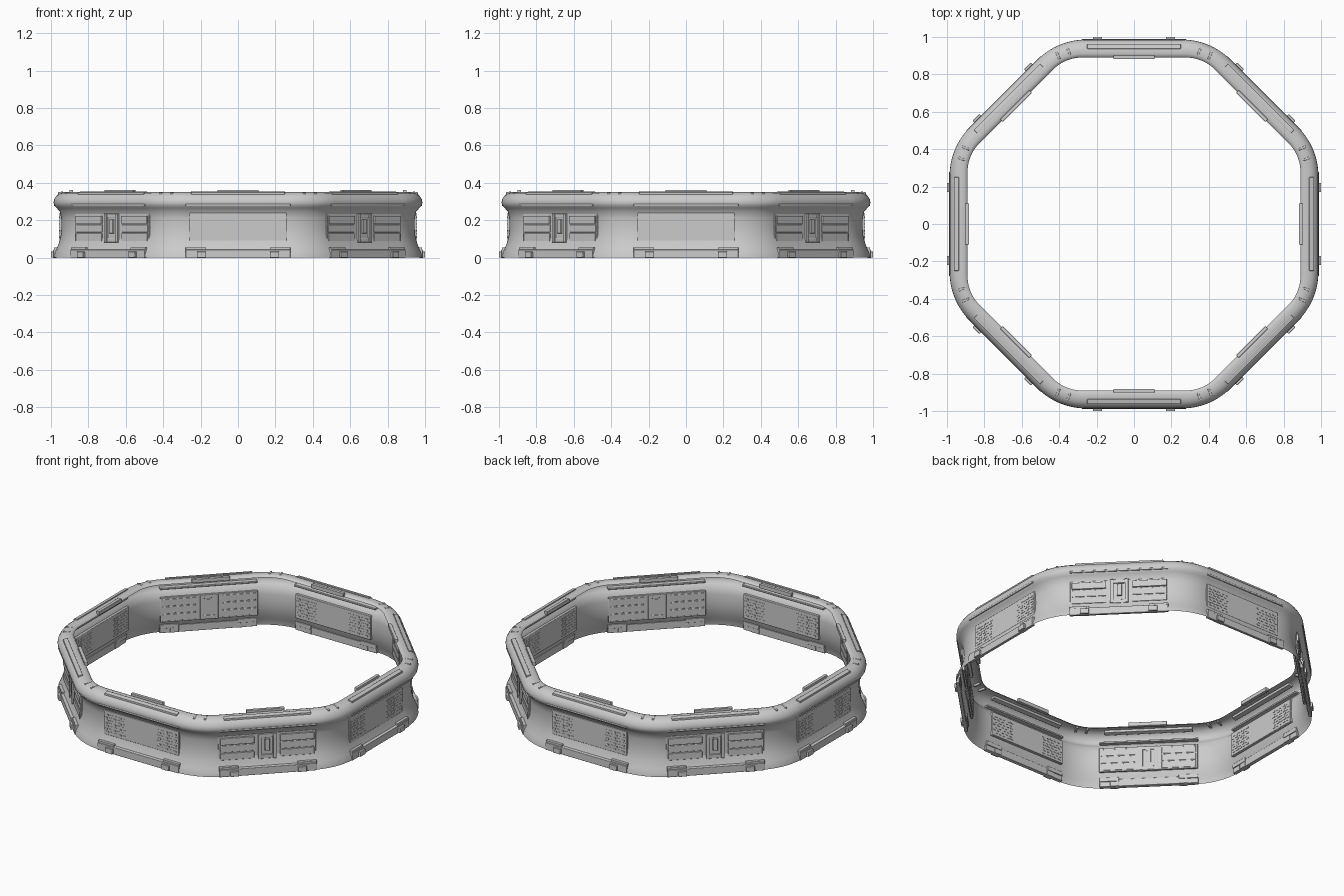
import bpy, bmesh, math
from mathutils import Vector

if "Cube" in bpy.data.objects:
    bpy.data.objects.remove(bpy.data.objects["Cube"])

T = math.tan(math.pi / 8)


def finish(name, bm, bevel=0.0):
    me = bpy.data.meshes.new(name)
    bm.to_mesh(me)
    bm.free()
    ob = bpy.data.objects.new(name, me)
    bpy.context.collection.objects.link(ob)
    if bevel:
        m = ob.modifiers.new("edge_bevel", 'BEVEL')
        m.width = bevel
        m.segments = 2
    bpy.ops.object.select_all(action='DESELECT')
    ob.select_set(True)
    bpy.context.view_layer.objects.active = ob
    bpy.ops.object.shade_smooth_by_angle(angle=math.radians(40))
    return ob


def block(bm, ang, t, r, z, drop=0.0):
    """Box on a side facing ang: along t, outward r, up z; drop slopes it outward."""
    n = Vector((math.cos(ang), math.sin(ang), 0))
    s = Vector((-n.y, n.x, 0))
    res = bmesh.ops.create_cube(bm, size=1)
    for v in res['verts']:
        i, j, k = (int(c > 0) for c in v.co)
        v.co = n * r[i] + s * t[j] + Vector((0, 0, z[k] - drop * i))


def on_sides(name, angles, parts, bevel=0.0):
    bm = bmesh.new()
    for a in angles:
        for p in parts:
            block(bm, a, *p)
    bmesh.ops.recalc_face_normals(bm, faces=bm.faces)
    return finish(name, bm, bevel)


def mirror(parts):
    return parts + [((-p[0][1], -p[0][0]),) + tuple(p[1:]) for p in parts]


# ring shell: open profile (apothem, height) swept round a rounded octagon
profile = [(.986, 0), (.982, .02), (.972, .042), (.957, .08), (.947, .12), (.944, .16),
           (.945, .21), (.952, .245), (.970, .266), (.983, .28), (.986, .295), (.983, .312),
           (.970, .332), (.952, .345), (.93, .35), (.91, .35), (.898, .347), (.89, .338)]
ARC = 10
bm = bmesh.new()
rows = []
for a, z in profile:
    rad = .22 + (a - .89) * 1.5
    row = []
    for k in range(8):
        n0 = k * math.pi / 4
        mid = n0 + math.pi / 8
        d = (a - rad) / math.cos(math.pi / 8)
        for i in range(ARC + 1):
            th = n0 + math.pi / 4 * i / ARC
            row.append(bm.verts.new((d * math.cos(mid) + rad * math.cos(th),
                                     d * math.sin(mid) + rad * math.sin(th), z)))
    rows.append(row)
N = len(rows[0])
for lo, hi in zip(rows, rows[1:]):
    for i in range(N):
        j = (i + 1) % N
        bm.faces.new((lo[i], lo[j], hi[j], hi[i]))
finish("ring_shell", bm)

EIGHT = [k * math.pi / 4 for k in range(8)]
CARDINAL = EIGHT[0::2]
DIAGONAL = EIGHT[1::2]
CORNERS = [a + math.pi / 8 for a in EIGHT]

# rim trim on every side
on_sides("rim_inner_tab", EIGHT, [((-.11, .11), (.882, .902), (.338, .362))], .002)
on_sides("rim_outer_plate", EIGHT, [((-.25, .25), (.936, .962), (.334, .355), .006)], .002)
on_sides("brow_strip", EIGHT, [((-.28, .28), (.955, .985), (.276, .287))], .002)

# base skirt with clips
on_sides("base_strip", EIGHT, [((-.28, .28), (.968, .988), (0, .045), .003)], .002)
on_sides("base_clip", EIGHT, mirror([((.17, .22), (.965, 1.0), (0, .032)),
                                     ((.17, .28), (.962, .984), (.03, .055))]), .002)

# plain panels with vent grilles
on_sides("vent_panel", CARDINAL, [((-.26, .26), (.936, .955), (.09, .24))], .003)
grille = []
for r in range(7):
    for c in range(5):
        t0 = .108 + c * .029 + (.01 if r % 2 else 0)
        z0 = .106 + r * .0175
        grille.append(((t0, t0 + .018), (.934, .957), (z0, z0 + .008)))
on_sides("vent_grille", CARDINAL, mirror(grille))

# slatted panels with central latch
on_sides("slat_backing", DIAGONAL, [((-.28, .28), (.938, .951), (.08, .235))], .002)
slats = []
for i, out in enumerate((.958, .954, .960)):
    slats.append(((.075, .27), (.936, out), (.088 + i * .047, .130 + i * .047)))
on_sides("side_slat", DIAGONAL, mirror(slats), .002)
latch = mirror([((.032, .052), (.936, .964), (.082, .235))])
latch += [((-.034, .034), (.936, .958), (.082, .105)),
          ((-.034, .034), (.936, .958), (.212, .235)),
          ((-.014, .014), (.936, .962), (.13, .205))]
on_sides("center_latch", DIAGONAL, latch, .002)

# paired ribs on the rim at each corner
on_sides("corner_rib", CORNERS, mirror([((.025, .037), (.966, 1.008), (.338, .3525), .004)]), .002)
